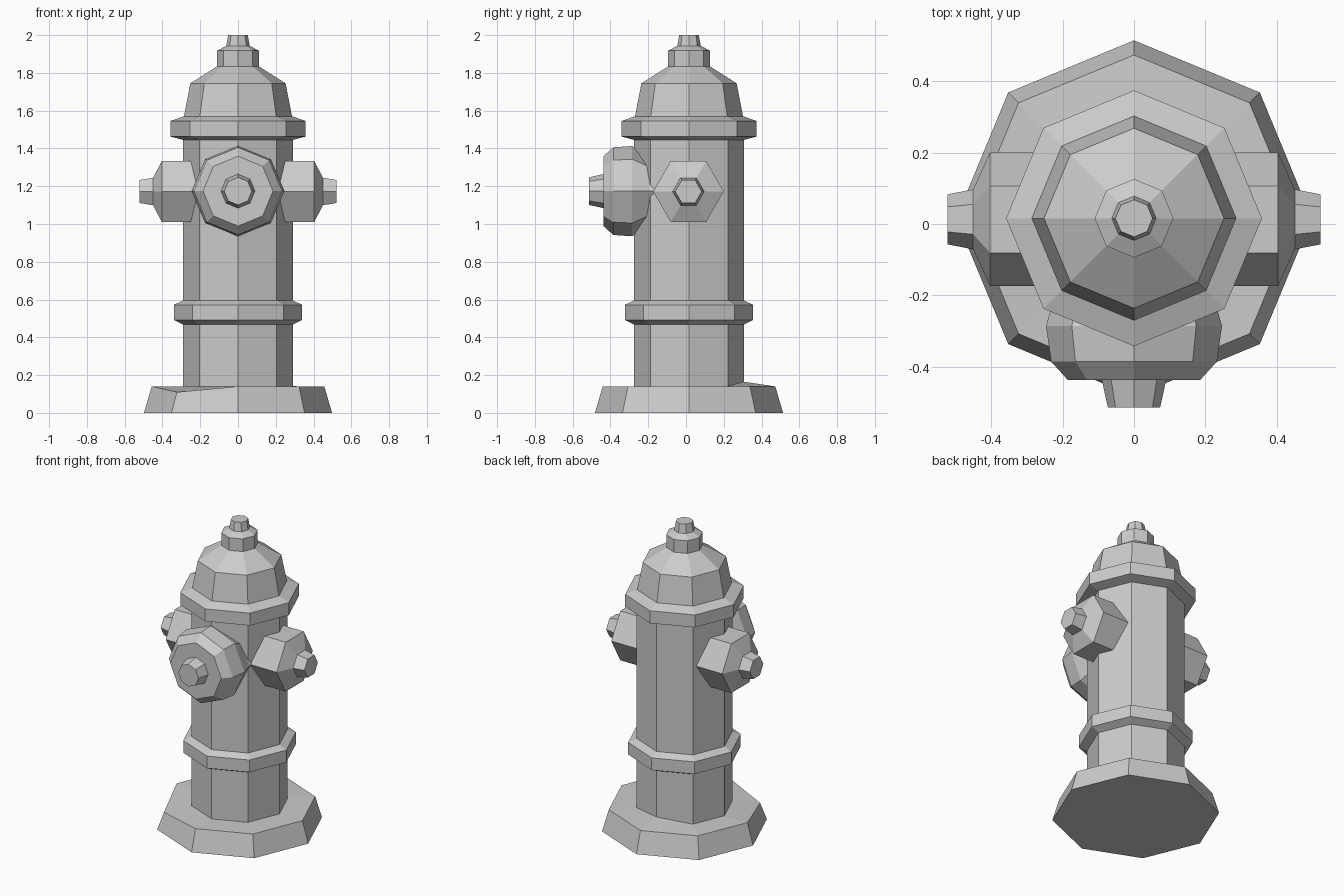
import bpy, bmesh
from math import cos, sin, tau
from mathutils import Vector

if "Cube" in bpy.data.objects:
    bpy.data.objects.remove(bpy.data.objects["Cube"])

CY = 0.016  # y of the vertical axis of the hydrant


def lathe(name, profile, sides, origin, axis, u, v):
    """Flat-shaded faceted solid: profile of (radius, distance along axis[, u stretch])."""
    axis, u, v, origin = Vector(axis), Vector(u), Vector(v), Vector(origin)
    bm = bmesh.new()
    rings = []
    for r, h, *stretch in profile:
        s = stretch[0] if stretch else 1.0
        rings.append([bm.verts.new(origin + axis * h
                                   + u * (r * s * cos(tau * i / sides))
                                   + v * (r * sin(tau * i / sides)))
                      for i in range(sides)])
    for a, b in zip(rings, rings[1:]):
        for i in range(sides):
            j = (i + 1) % sides
            bm.faces.new((a[i], a[j], b[j], b[i]))
    bm.faces.new(rings[0])
    bm.faces.new(rings[-1])
    bmesh.ops.recalc_face_normals(bm, faces=bm.faces)
    mesh = bpy.data.meshes.new(name)
    bm.to_mesh(mesh)
    bm.free()
    ob = bpy.data.objects.new(name, mesh)
    bpy.context.collection.objects.link(ob)
    return ob


UP = ((0, 0, 1), (1, 0, 0), (0, 1, 0))
FRONT = ((0, -1, 0), (1, 0, 0), (0, 0, 1))
SIDE = ((1, 0, 0), (0, 1, 0), (0, 0, 1))

# Foot flange and barrel with its lower band and upper flange
barrel = lathe("barrel", [
    (0.498, 0), (0.457, 0.14), (0.29, 0.14),
    (0.29, 0.468), (0.34, 0.492), (0.34, 0.572), (0.29, 0.595),
    (0.29, 1.445), (0.358, 1.463), (0.358, 1.545), (0.288, 1.57),
], 8, (0, CY, 0), *UP)
# Slight unevenness of the foot: dipped front-left corner, raised back joint
barrel.data.vertices[8 + 5].co.z = 0.11
barrel.data.vertices[16 + 2].co.z = 0.165

# Domed bonnet
lathe("bonnet", [(0.288, 1.56), (0.252, 1.745), (0.105, 1.838)],
      8, (0, CY, 0), *UP)

# Operating nut on top
lathe("top_nut", [(0.11, 1.83), (0.11, 1.918), (0.062, 1.943), (0.052, 2.0)],
      8, (0, CY, 0), *UP)

# Large front outlet cap with flared neck, and its nut
lathe("front_outlet", [(0.15, 0.13, 1.45), (0.185, 0.2, 1.2), (0.239, 0.285, 1.03),
                       (0.232, 0.385), (0.185, 0.437)],
      8, (0, 0, 1.174), *FRONT)
lathe("front_outlet_nut", [(0.09, 0.42), (0.09, 0.437), (0.073, 0.514)],
      8, (0, 0, 1.174), *FRONT)

# Hexagonal side outlets with nuts, mirrored left and right
outlet = lathe("side_outlets", [(0.187, 0.15), (0.187, 0.403), (0.084, 0.45),
                                (0.07, 0.522)],
               6, (0, 0.013, 1.172), *SIDE)
outlet.modifiers.new("Mirror", "MIRROR").use_axis[0] = True
